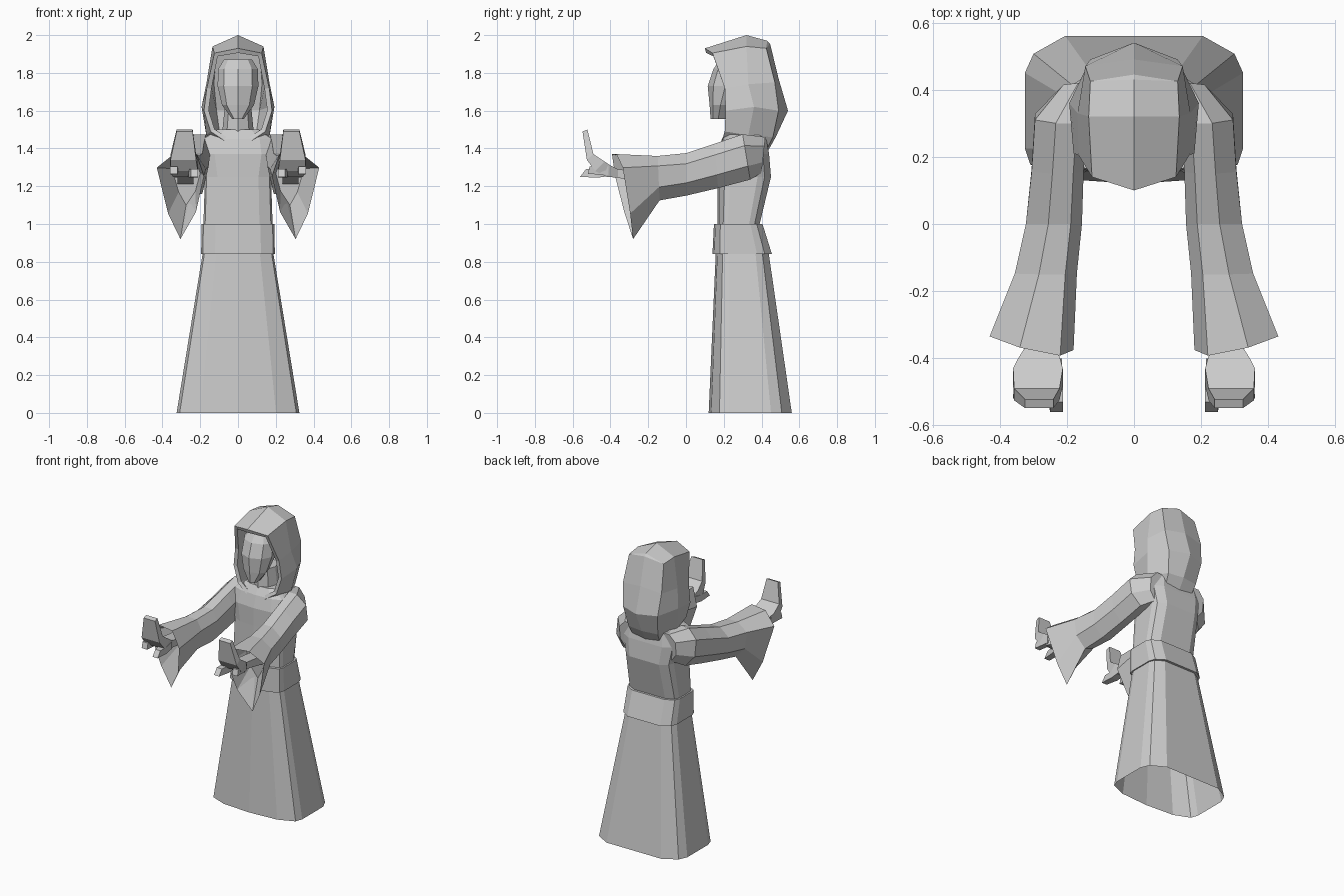
import bpy, bmesh

if "Cube" in bpy.data.objects:
    bpy.data.objects.remove(bpy.data.objects["Cube"])


def make(name, verts, faces, mirror=False, thickness=0, fix_normals=True):
    me = bpy.data.meshes.new(name)
    bm = bmesh.new()
    vs = [bm.verts.new(v) for v in verts]
    for f in faces:
        bm.faces.new([vs[i] for i in f])
    bmesh.ops.remove_doubles(bm, verts=bm.verts[:], dist=0.0005)
    if fix_normals:
        bmesh.ops.recalc_face_normals(bm, faces=bm.faces[:])
    bm.to_mesh(me)
    bm.free()
    ob = bpy.data.objects.new(name, me)
    bpy.context.collection.objects.link(ob)
    if mirror:
        ob.modifiers.new("mirror", 'MIRROR').use_clip = True
    if thickness:
        mod = ob.modifiers.new("thickness", 'SOLIDIFY')
        mod.thickness = thickness
        mod.offset = -1
    return ob


def loft(name, rings, start=True, end=True, **kw):
    """Skin a list of closed rings, with optional end caps."""
    n = len(rings[0])
    verts = [p for r in rings for p in r]
    faces = [(k * n + i, k * n + (i + 1) % n, (k + 1) * n + (i + 1) % n, (k + 1) * n + i)
             for k in range(len(rings) - 1) for i in range(n)]
    if start:
        faces.append(tuple(range(n))[::-1])
    if end:
        faces.append(tuple(range(len(verts) - n, len(verts))))
    return make(name, verts, faces, **kw)


BODY = [(0, 0), (.62, .03), (.95, .13), (1, .24), (1, .75), (.92, .88), (.63, 1), (0, 1)]
HEAD = [(0, 0), (.7, .16), (1, .5), (.8, 1), (0, 1)]


def stack(name, outline, levels, **kw):
    """Loft a mirrored outline through levels of (z, half width, front y, back y)."""
    full = outline + [(-u, v) for u, v in outline[-2:0:-1]]
    return loft(name, [[(u * w, yf + v * (yb - yf), z) for u, v in full]
                       for z, w, yf, yb in levels], **kw)


# Robe: open skirt, belt, torso
stack("skirt", BODY, [(0, .325, .12, .56), (.9, .178, .16, .43)], start=False, end=False)
stack("belt", BODY, [(.84, .195, .14, .455), (1.0, .193, .148, .405)])
stack("torso", BODY, [(.95, .185, .168, .385), (1.0, .183, .168, .39), (1.25, .175, .168, .45),
                      (1.37, .2, .168, .44), (1.45, .185, .19, .425), (1.5, .11, .22, .40)],
      start=False)

# Head inside the hood
stack("neck", HEAD, [(1.42, .09, .21, .40), (1.62, .07, .22, .38)])
stack("face", HEAD, [(1.555, .03, .13, .21), (1.63, .085, .125, .24), (1.73, .108, .115, .3),
                     (1.82, .105, .145, .3), (1.87, .075, .18, .3)])

# Hood: rows run from crown to collar, each from the opening to the back
hood = [
    [(0, .10, 1.93), (0, .32, 2.0), (0, .43, 1.97), (0, .43, 1.97)],
    [(.125, .14, 1.905), (.135, .32, 1.94), (.13, .425, 1.93), (0, .445, 1.955)],
    [(.165, .205, 1.72), (.168, .33, 1.74), (.145, .47, 1.75), (0, .49, 1.77)],
    [(.18, .21, 1.6), (.193, .36, 1.62), (.13, .49, 1.6), (0, .54, 1.6)],
    [(.145, .205, 1.49), (.168, .33, 1.47), (.11, .46, 1.46), (0, .475, 1.46)],
    [(.07, .19, 1.44), (.13, .28, 1.43), (.1, .42, 1.38), (0, .43, 1.38)],
]
make("hood", [p for row in hood for p in row],
     [(4 * i + j, 4 * i + 4 + j, 4 * i + 5 + j, 4 * i + 1 + j) for i in range(5) for j in range(3)],
     mirror=True, thickness=.025, fix_normals=False)

# Sleeves: round-cornered box at the shoulder blending into a hanging drop cuff
BOX = [(.2, 1), (.6, 1), (1, .75), (1, .3), (.6, 0), (.2, .05), (0, .7)]
DROP = [(.16, 1), (.64, 1), (1, .84), (.76, .3), (.5, 0), (.17, .32), (0, .74)]


def sleeve_ring(y_top, y_low, x0, x1, z0, z1, t, skew):
    ring = []
    for (a, b), (c, d) in zip(BOX, DROP):
        u, v = a + (c - a) * t, b + (d - b) * t
        ring.append((x0 + u * (x1 - x0), y_low + v * (y_top - y_low) - skew * (.5 - u),
                     z0 + v * (z1 - z0)))
    return ring


loft("sleeve", [sleeve_ring(*r) for r in [
    (.42, .40, .10, .21, 1.27, 1.46, 0, 0),
    (.30, .34, .14, .295, 1.235, 1.475, 0, 0),
    (.15, .17, .15, .305, 1.19, 1.425, 0, 0),
    (.0, .0, .155, .322, 1.15, 1.375, 0, 0),
    (-.15, -.14, .17, .355, 1.125, 1.36, .3, 0),
    (-.375, -.28, .18, .43, .92, 1.37, 1, .05),
    (-.2, -.18, .2, .35, 1.1, 1.33, 1, 0),
]], mirror=True)


# Hands: bars of (x0, x1, lower y, lower z, upper y, upper z)
def bar(name, stations):
    loft(name, [[(x0, ya, za), (x1, ya, za), (x1, yb, zb), (x0, yb, zb)]
                for x0, x1, ya, za, yb, zb in stations], mirror=True)


bar("palm_and_raised_fingers", [
    (.235, .32, -.18, 1.21, -.18, 1.27),
    (.235, .32, -.36, 1.245, -.36, 1.29),
    (.22, .345, -.42, 1.25, -.40, 1.31),
    (.212, .36, -.48, 1.28, -.43, 1.33),
    (.222, .357, -.525, 1.34, -.49, 1.37),
    (.24, .325, -.548, 1.49, -.522, 1.5)])
bar("thumb", [(.215, .265, -.40, 1.255, -.40, 1.30), (.212, .262, -.47, 1.245, -.46, 1.29),
              (.212, .25, -.56, 1.25, -.53, 1.29)])
bar("curled_finger", [(.315, .35, -.41, 1.26, -.41, 1.31), (.32, .36, -.52, 1.265, -.51, 1.305)])
